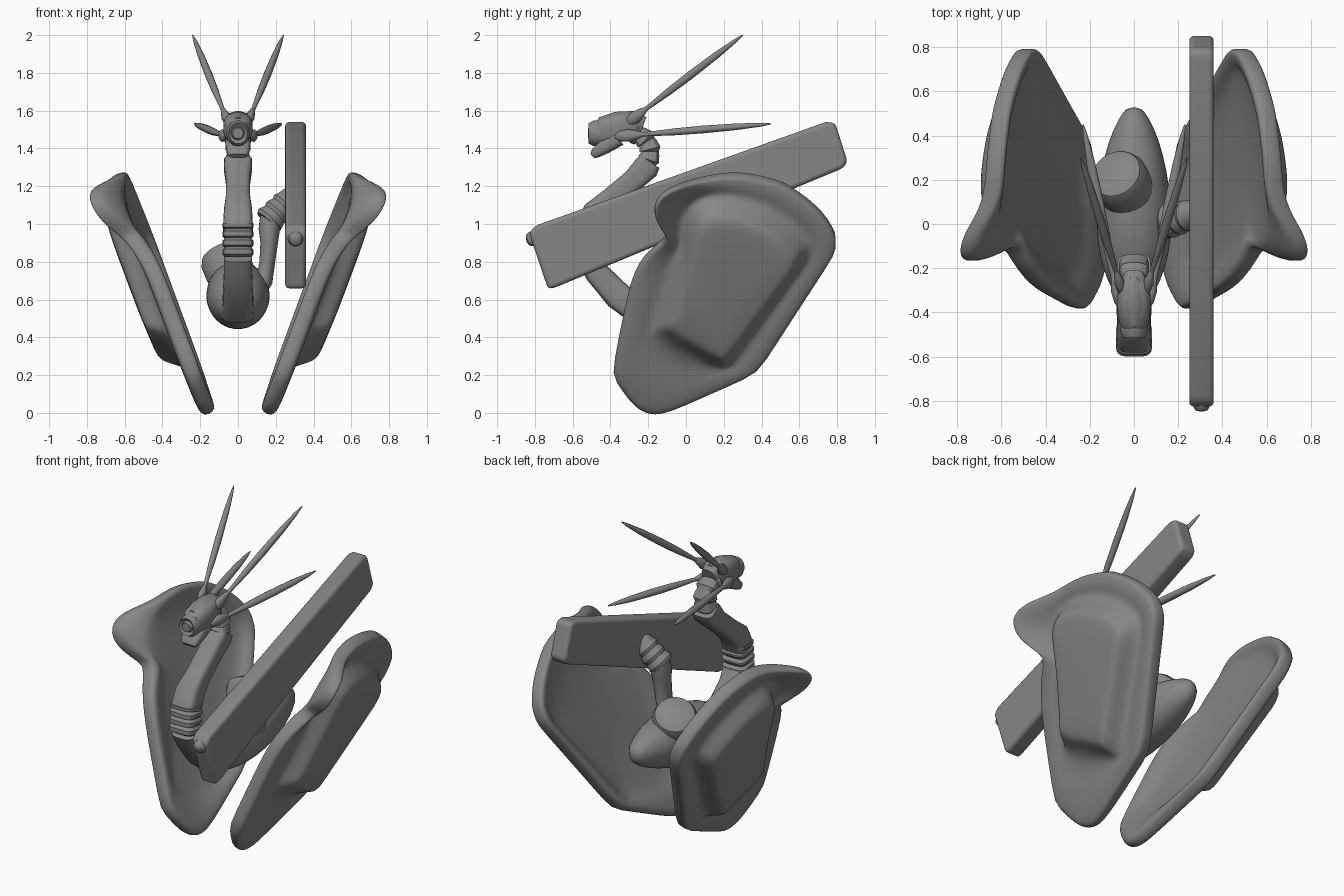
import bpy, bmesh, math
from mathutils import Vector as V

grey = bpy.data.materials.new("dark_grey")
grey.diffuse_color = (.24, .24, .24, 1)


def finish(name, bm, mirror=False, bevel=0, subsurf=0, angle=40):
    bmesh.ops.recalc_face_normals(bm, faces=bm.faces)
    me = bpy.data.meshes.new(name)
    bm.to_mesh(me)
    bm.free()
    me.materials.append(grey)
    ob = bpy.data.objects.new(name, me)
    bpy.context.collection.objects.link(ob)
    if mirror:
        m = ob.modifiers.new("mirror", 'MIRROR')
        m.use_mirror_merge = False
    if bevel:
        b = ob.modifiers.new("bevel", 'BEVEL')
        b.width, b.segments = bevel, 4
    if subsurf:
        s = ob.modifiers.new("subsurf", 'SUBSURF')
        s.levels = s.render_levels = subsurf
    bpy.ops.object.select_all(action='DESELECT')
    ob.select_set(True)
    bpy.context.view_layer.objects.active = ob
    if subsurf:
        bpy.ops.object.shade_smooth()
    else:
        bpy.ops.object.shade_smooth_by_angle(angle=math.radians(angle))
    return ob


def skin(rings, corners=(), crease=.4):
    """Closed skin through equally sized point rings; creases the lengthwise edges at corners."""
    bm = bmesh.new()
    vs = [[bm.verts.new(p) for p in r] for r in rings]
    n = len(vs[0])
    layer = bm.edges.layers.float.new("crease_edge")
    for a, b in zip(vs, vs[1:]):
        for i in range(n):
            j = (i + 1) % n
            bm.faces.new((a[i], a[j], b[j], b[i]))
        for i in corners:
            bm.edges.get((a[i], b[i]))[layer] = crease
    bm.faces.new(vs[0][::-1])
    bm.faces.new(vs[-1])
    return bm


def sweep(name, stations, n=20, power=1.0, ref=(1, 0, 0), **kw):
    """Stations are (x, y, z, radius along ref, other radius); power < 1 squares the section."""
    rings = []
    pts = [V(s[:3]) for s in stations]
    for i, s in enumerate(stations):
        t = (pts[min(i + 1, len(pts) - 1)] - pts[max(i - 1, 0)]).normalized()
        side = V(ref) - t * t.dot(V(ref))
        side.normalize()
        up = t.cross(side)
        ring = []
        for k in range(n):
            a = 2 * math.pi * (k + 0.5) / n
            c, d = math.cos(a), math.sin(a)
            c = math.copysign(abs(c) ** power, c)
            d = math.copysign(abs(d) ** power, d)
            ring.append(pts[i] + side * c * s[3] + up * d * s[4])
        rings.append(ring)
    return finish(name, skin(rings), **kw)


# side shields: rim (y, z), ear flare, matching raised-panel point (y, z)
edge = [(-.12, .0, 0, .02, .36), (.08, .09, 0, .12, .30), (.38, .225, 0, .20, .26),
        (.57, .52, 0, .38, .50), (.785, .85, 0, .62, .82), (.785, .95, 0, .63, .90),
        (.71, 1.08, 0, .55, 1.0), (.52, 1.21, 0, .42, 1.08), (.29, 1.275, 0, .27, 1.14),
        (.09, 1.24, .02, .13, 1.15), (-.05, 1.20, .145, .06, 1.11), (-.16, 1.14, .185, .03, 1.05),
        (-.17, 1.03, .165, .01, .97), (-.09, .93, .06, -.01, .89), (-.26, .81, 0, -.04, .78),
        (-.32, .55, 0, -.10, .6), (-.385, .21, 0, -.15, .47), (-.28, .05, 0, -.08, .41),
        (-.20, .005, 0, -.02, .38)]
mid = V((.24, .72))
normal = V((.935, 0, -.355))


def shield_ring(to_panel, to_mid, offset):
    ring = []
    for y, z, ear, py, pz in edge:
        rim = mid + (V((y, z)) - mid) * 1.015
        p = rim.lerp(V((py, pz)), to_panel).lerp(mid, to_mid)
        x = .15 + .38 * p.y - .02 * p.x + ear * max(0, 1 - to_panel * 1.5)
        ring.append(V((x, p.x, p.y)) + normal * offset)
    return ring


shield = [shield_ring(*a) for a in (
    (1, .7, .035), (1, .15, .025), (.6, 0, .005), (.4, 0, -.03), (.12, 0, -.045),
    (0, 0, -.03), (0, 0, .035), (.12, 0, .05), (.45, 0, .055), (.7, 0, .045), (.95, 0, .055),
    (1, .12, .145), (1, .23, .16), (1, .7, .165))]
finish("side_shield", skin(shield, corners=(2, 4, 5, 7, 13, 16)), mirror=True, subsurf=2)

# long slab weapon and its front knob
slab = [(-.83, .95), (-.80, .99), (.74, 1.54), (.79, 1.535), (.855, 1.33), (.83, 1.295),
        (-.69, .665), (-.73, .655)]
finish("slab_blade", skin([[(x, y, z) for y, z in slab] for x in (.25, .36)]), bevel=.025)
sweep("blade_knob", [(.305, -.76, .94, .04, .04), (.305, -.82, .92, .04, .04),
                     (.305, -.838, .914, .03, .03), (.305, -.845, .912, .012, .012)])

# egg-shaped body
sweep("body", [(0, -.34, .55, .06, .05), (0, -.30, .56, .10, .09), (0, -.2, .59, .145, .145),
               (0, -.08, .61, .17, .175), (0, .08, .63, .172, .182), (0, .25, .65, .15, .16),
               (0, .38, .66, .115, .12), (0, .48, .67, .07, .08), (0, .53, .67, .03, .035)],
      subsurf=1)

# shoulder stub on the left
sweep("shoulder_stub", [(.0, .12, .66, .125, .125), (-.05, .18, .76, .13, .13),
                        (-.07, .21, .81, .13, .13), (-.082, .228, .84, .115, .115),
                        (-.088, .235, .853, .08, .08), (-.09, .237, .857, .03, .03)], n=28)

# neck: lower link, bellows, upper link
sweep("neck_lower", [(0, -.25, .54, .085, .075), (0, -.36, .62, .08, .075),
                     (0, -.47, .74, .075, .065), (0, -.52, .83, .075, .065)], power=.5)
bellows = []
for i in range(4):
    y, z = -.525 + .004 * i, .825 + .048 * i
    bellows += [(0, y, z, .07, .055), (0, y, z + .015, .083, .075),
                (0, y, z + .033, .083, .075)]
sweep("neck_bellows", bellows, power=.5, angle=25)
sweep("neck_upper", [(0, -.52, .97, .08, .07), (0, -.48, 1.06, .075, .07),
                     (0, -.40, 1.13, .065, .06), (0, -.28, 1.23, .065, .06),
                     (0, -.21, 1.30, .075, .07), (0, -.19, 1.33, .075, .06)], power=.5)

# ribbed throat curling up into the head
throat = []
for i in range(4):
    a = math.radians(-30 + 32 * i)
    for da, r in ((0, .055), (7, .068), (23, .06)):
        b = a + math.radians(da)
        throat.append((0, -.29 + .1 * math.cos(b), 1.38 + .1 * math.sin(b), r, r * .85))
sweep("throat", throat, n=16, power=.7, angle=25)

# head with eye, jaw and crest
sweep("head", [(0, -.23, 1.51, .045, .06), (0, -.27, 1.525, .07, .07),
               (0, -.36, 1.51, .078, .078), (0, -.44, 1.49, .068, .075),
               (0, -.465, 1.485, .055, .06)], n=16, power=.7)
sweep("eye", [(0, -.44, 1.48, .062, .068), (0, -.49, 1.48, .062, .068), (0, -.515, 1.48, .05, .055),
              (0, -.50, 1.48, .035, .035), (0, -.52, 1.48, .028, .028)])
sweep("jaw", [(0, -.36, 1.46, .07, .05), (0, -.43, 1.41, .065, .04),
              (0, -.48, 1.375, .058, .028), (0, -.495, 1.36, .045, .015)], power=.6)
sweep("crest", [(0, -.46, 1.55, .02, .015), (0, -.37, 1.565, .045, .03),
                (0, -.26, 1.575, .035, .025), (0, -.24, 1.575, .015, .012)], n=12)


# leaf-shaped feelers with sockets, mirrored
def feeler(name, root, tip, width, depth):
    root, tip = V(root), V(tip)
    prof = ((0, .45), (.12, .6), (.3, .9), (.5, 1), (.75, .85), (.92, .5), (1, .15))
    sweep(name, [(*root.lerp(tip, f), width * k, depth * k) for f, k in prof],
          n=12, mirror=True)
    sock = ((-.13, .3), (-.1, .8), (-.03, 1), (.04, .6), (.07, .35))
    sweep(name + "_socket", [(*root.lerp(tip, f), .024 * k, .034 * k) for f, k in sock],
          n=12, mirror=True)


feeler("upper_feeler", (.07, -.25, 1.58), (.24, .30, 2.0), .02, .022)
feeler("lower_feeler", (.085, -.28, 1.47), (.23, .45, 1.53), .024, .021)

# right arm with ribbed wrist holding the slab
sweep("arm", [(.07, -.02, .60, .06, .05), (.14, -.01, .70, .06, .045),
              (.155, .0, .8, .062, .042), (.165, .0, .9, .062, .047), (.165, .01, .97, .07, .057),
              (.18, .02, 1.03, .07, .065)], ref=(0, 1, 0))
wrist = []
for i in range(3):
    for f, r in ((0, .07), (.35, .08), (.75, .074)):
        u = (i + f) / 3
        r *= 1.03 - .15 * u
        wrist.append((.155 + .115 * u, .015 + .03 * u, 1.01 + .12 * u, r, r))
wrist.append((.29, .05, 1.16, .05, .05))
sweep("wrist", wrist, ref=(0, 1, 0), angle=25)
